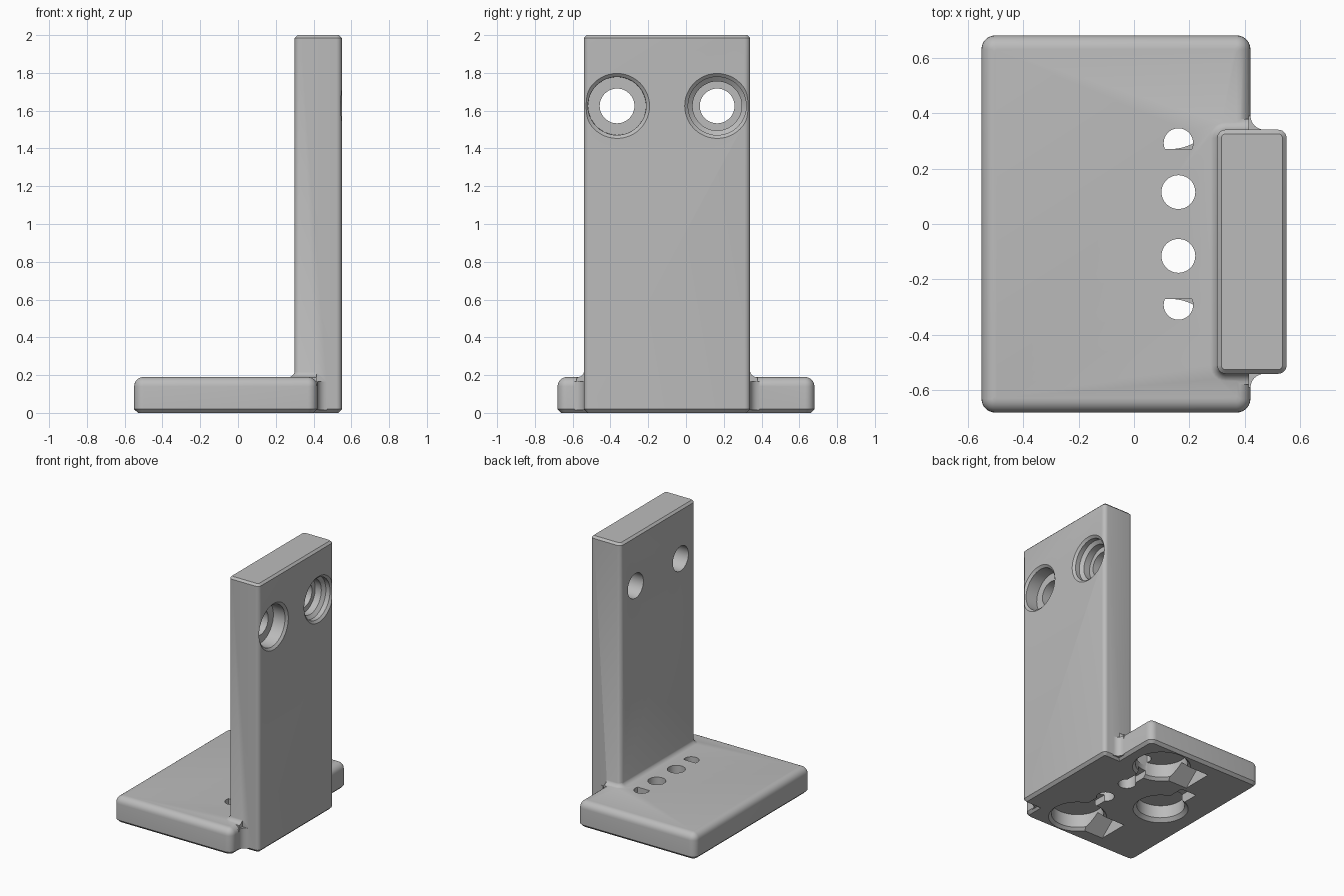
import bpy, bmesh
from math import sin, cos, pi, radians

cube = bpy.data.objects.get("Cube")
if cube:
    bpy.data.objects.remove(cube, do_unlink=True)

grey = bpy.data.materials.new("plain grey")
grey.use_nodes = True
COLOUR = (0.5, 0.5, 0.5, 1)
grey.diffuse_color = COLOUR
grey.node_tree.nodes["Principled BSDF"].inputs["Base Color"].default_value = COLOUR


def loft(name, rings):
    """Skin a list of equal-length point rings and cap both ends."""
    bm = bmesh.new()
    loops = [[bm.verts.new(p) for p in ring] for ring in rings]
    n = len(loops[0])
    for a, b in zip(loops, loops[1:]):
        for i in range(n):
            j = (i + 1) % n
            bm.faces.new((a[i], a[j], b[j], b[i]))
    bm.faces.new(loops[0])
    bm.faces.new(loops[-1])
    bmesh.ops.recalc_face_normals(bm, faces=bm.faces)
    mesh = bpy.data.meshes.new(name)
    bm.to_mesh(mesh)
    bm.free()
    mesh.materials.append(grey)
    obj = bpy.data.objects.new(name, mesh)
    bpy.context.collection.objects.link(obj)
    return obj


def rounded_ring(x0, x1, y0, y1, z, radius, seg=6):
    """Outline of a rectangle with round corners."""
    corners = ((x1, y1, -1, -1), (x0, y1, 1, -1), (x0, y0, 1, 1), (x1, y0, -1, 1))
    pts = []
    for q, (x, y, sx, sy) in enumerate(corners):
        for k in range(seg + 1):
            a = (q + k / seg) * pi / 2
            pts.append((x + radius * (sx + cos(a)), y + radius * (sy + sin(a)), z))
    return pts


def rounded_block(name, x0, x1, y0, y1, radius, levels):
    """Stack of rounded outlines; levels are (height, inset)."""
    return loft(name, [rounded_ring(x0 + d, x1 - d, y0 + d, y1 - d, z, max(radius - d, 0.01))
                       for z, d in levels])


def turned(name, profile, axis, u, v, seg=48):
    """Turned solid; profile is (radius, position along axis)."""
    rings = []
    for r, h in profile:
        circle = [(u + r * cos(2 * pi * k / seg), v + r * sin(2 * pi * k / seg))
                  for k in range(seg)]
        rings.append([(h, p, q) if axis == "x" else (p, q, h) for p, q in circle])
    return loft(name, rings)


def combine(target, tool, operation):
    mod = target.modifiers.new(operation.lower(), "BOOLEAN")
    mod.operation = operation
    mod.solver = "EXACT"
    mod.object = tool
    bpy.ops.object.select_all(action="DESELECT")
    bpy.context.view_layer.objects.active = target
    target.select_set(True)
    bpy.ops.object.modifier_apply(modifier=mod.name)
    bpy.data.objects.remove(tool, do_unlink=True)


# Foot plate with a chamfered underside and rounded top edge
R = 0.05
top_round = [(0.14 + R * sin(k * pi / 12), R * (1 - cos(k * pi / 12))) for k in range(7)]
bracket = rounded_block("bracket", -0.55, 0.42, -0.68, 0.68, R,
                        [(0, 0.02), (0.02, 0)] + top_round)

# Upright
upright = rounded_block("upright", 0.30, 0.55, -0.54, 0.34, 0.03,
                        [(0, 0.02), (0.02, 0), (1.985, 0), (2, 0.015)])
combine(bracket, upright, "UNION")

# Flared fillet where the upright meets the plate
F = 0.04
flare = [(0.15, -F)] + [(0.188 + F * (1 - cos(k * pi / 12)), -F * (1 - sin(k * pi / 12)) + 0.002)
                        for k in range(7)]
skirt = rounded_block("skirt_fillet", 0.30, 0.55, -0.54, 0.34, 0.03, flare)
for vert in skirt.data.vertices:
    vert.co.x = min(vert.co.x, 0.415 + 0.0001 * vert.co.y)
bm = bmesh.new()
bm.from_mesh(skirt.data)
bmesh.ops.remove_doubles(bm, verts=bm.verts, dist=0.0005)
bmesh.ops.recalc_face_normals(bm, faces=bm.faces)
bm.to_mesh(skirt.data)
bm.free()
combine(bracket, skirt, "UNION")

# Vertical fillets in the two inner corners
for side, wall in ((1, 0.34), (-1, -0.54)):
    x, y = 0.42, wall
    arc = [(x + R - R * cos(k * pi / 12), y + side * (R - R * sin(k * pi / 12)))
           for k in range(7)]
    outline = [(x - 0.02, y + side * R)] + arc + [(x + R, y - side * 0.02),
                                                  (x - 0.02, y - side * 0.02)]
    fillet = loft("corner_fillet", [[(p, q, z) for p, q in outline] for z in (0.015, 0.165)])
    combine(bracket, fillet, "UNION")

# Counterbored holes through the upright, one plain and one stepped
plain = [(0.153, 0.44), (0.092, 0.44)]
stepped = [(0.155, 0.50), (0.13, 0.48), (0.13, 0.43), (0.092, 0.43)]
for y, seat in ((-0.365, plain), (0.165, stepped)):
    mouth = [(0.172, 0.6), (0.172, 0.55), (0.154, 0.535)]
    hole = turned("upright_hole", mouth + seat + [(0.092, 0.2)], "x", y, 1.625)
    combine(bracket, hole, "DIFFERENCE")

# Underside: round pockets with chamfered lips
pocket = [(0.2, -0.03), (0.19, 0), (0.165, 0.025), (0.165, 0.12)]
wide_pocket = [(0.2, -0.03), (0.2, 0), (0.18, 0.02), (0.18, 0.12)]
combine(bracket, turned("rear_pocket", pocket, "z", -0.24, 0), "DIFFERENCE")
slot = rounded_block("rear_slot", -0.305, -0.175, 0, 0.3, 0.005, [(-0.03, 0), (0.07, 0)])
combine(bracket, slot, "DIFFERENCE")

for side in (1, -1):
    combine(bracket, turned("side_pocket", wide_pocket, "z", 0.13, side * 0.45), "DIFFERENCE")

    # V groove running away from the pocket
    groove = loft("v_groove", [[(x, side * 0.45 - 0.14, -0.02), (x, side * 0.45 + 0.14, -0.02),
                                (x, side * 0.45, 0.1)] for x in (-0.19, 0.13)])
    combine(bracket, groove, "DIFFERENCE")

    # Through hole and the shallow channel joining it to the pocket
    combine(bracket, turned("plate_hole", [(0.061, -0.03), (0.061, 0.25)],
                            "z", 0.16, side * 0.115), "DIFFERENCE")
    ends = sorted((side * 0.115, side * 0.32))
    channel = rounded_block("channel", 0.125, 0.195, ends[0], ends[1], 0.005,
                            [(-0.03, 0), (0.05, 0)])
    combine(bracket, channel, "DIFFERENCE")

    # Half-round opening from the top into the pocket
    opening = [(0.053, 0.09), (0.053, 0.25)]
    port = turned("half_round_hole", opening, "z", 0.16, side * 0.292)
    for vert in port.data.vertices:
        vert.co.y = side * max(side * vert.co.y, 0.27)
    bm = bmesh.new()
    bm.from_mesh(port.data)
    bmesh.ops.dissolve_degenerate(bm, dist=0.0001, edges=bm.edges)
    bmesh.ops.recalc_face_normals(bm, faces=bm.faces)
    bm.to_mesh(port.data)
    bm.free()
    combine(bracket, port, "DIFFERENCE")

# Single material, smooth rounds and crisp edges
bracket.data.materials.clear()
bracket.data.materials.append(grey)
bpy.ops.object.select_all(action="DESELECT")
bpy.context.view_layer.objects.active = bracket
bracket.select_set(True)
bpy.ops.object.shade_smooth_by_angle(angle=radians(30))
